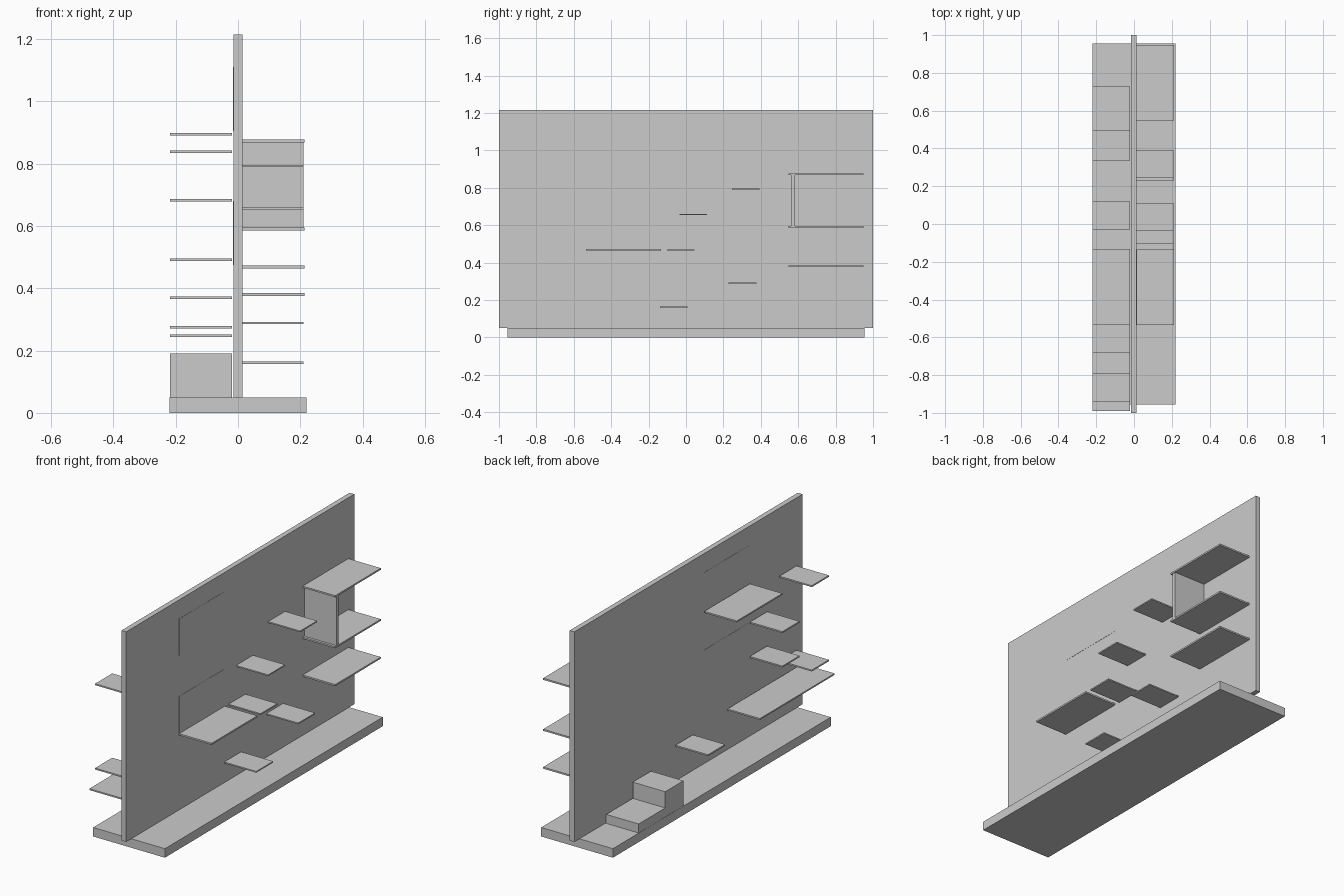
import bpy


def box(name, x, y, z):
    """Box from (min, max) ranges on each axis."""
    bpy.ops.mesh.primitive_cube_add(size=1)
    ob = bpy.context.object
    ob.name = name
    ob.location = [(a + b) / 2 for a, b in (x, y, z)]
    ob.scale = [b - a for a, b in (x, y, z)]
    bpy.ops.object.transform_apply(location=True, rotation=False, scale=True)
    return ob


# Plinth and upright display wall
box("base", (-0.22, 0.22), (-0.955, 0.955), (0, 0.05))
box("wall", (-0.015, 0.014), (-1, 1), (0.05, 1.215))

# Flush panels set through the wall
for i, z in enumerate([(0.905, 1.11), (0.475, 0.68)]):
    box(f"wall_panel_{i + 1}", (-0.016, 0.015), (-0.535, -0.135), z)

# Shelves on the right: x end, y range, z centre, thickness
right = [
    (0.213, 0.548, 0.948, 0.873, 0.009),
    (0.213, 0.548, 0.948, 0.590, 0.009),
    (0.213, 0.548, 0.948, 0.380, 0.009),
    (0.213, -0.535, -0.135, 0.468, 0.009),
    (0.210, 0.245, 0.393, 0.793, 0.007),
    (0.210, -0.036, 0.112, 0.657, 0.007),
    (0.210, -0.102, 0.045, 0.467, 0.007),
    (0.210, 0.228, 0.376, 0.289, 0.007),
    (0.210, -0.140, 0.008, 0.161, 0.007),
]
for i, (x, y0, y1, z, t) in enumerate(right):
    box(f"right_shelf_{i + 1}", (0.012, x), (y0, y1), (z - t / 2, z + t / 2))

# Upright divider between the two top right shelves
box("shelf_divider", (0.012, 0.21), (0.562, 0.582), (0.594, 0.87))

# Shelves on the left: y range, z centre
left = [
    (-0.532, -0.132, 0.894),
    (-0.940, -0.790, 0.838),
    (-0.682, -0.532, 0.682),
    (-0.682, -0.532, 0.491),
    (-0.940, -0.790, 0.370),
    (-0.990, -0.335, 0.275),
    (-0.030, 0.120, 0.248),
]
for i, (y0, y1, z) in enumerate(left):
    box(f"left_shelf_{i + 1}", (-0.219, -0.02), (y0, y1), (z - 0.004, z + 0.004))

# Two steps standing on the plinth
box("tall_step", (-0.219, -0.02), (0.335, 0.495), (0.05, 0.19))
box("low_step", (-0.219, -0.02), (0.495, 0.728), (0.05, 0.10))
